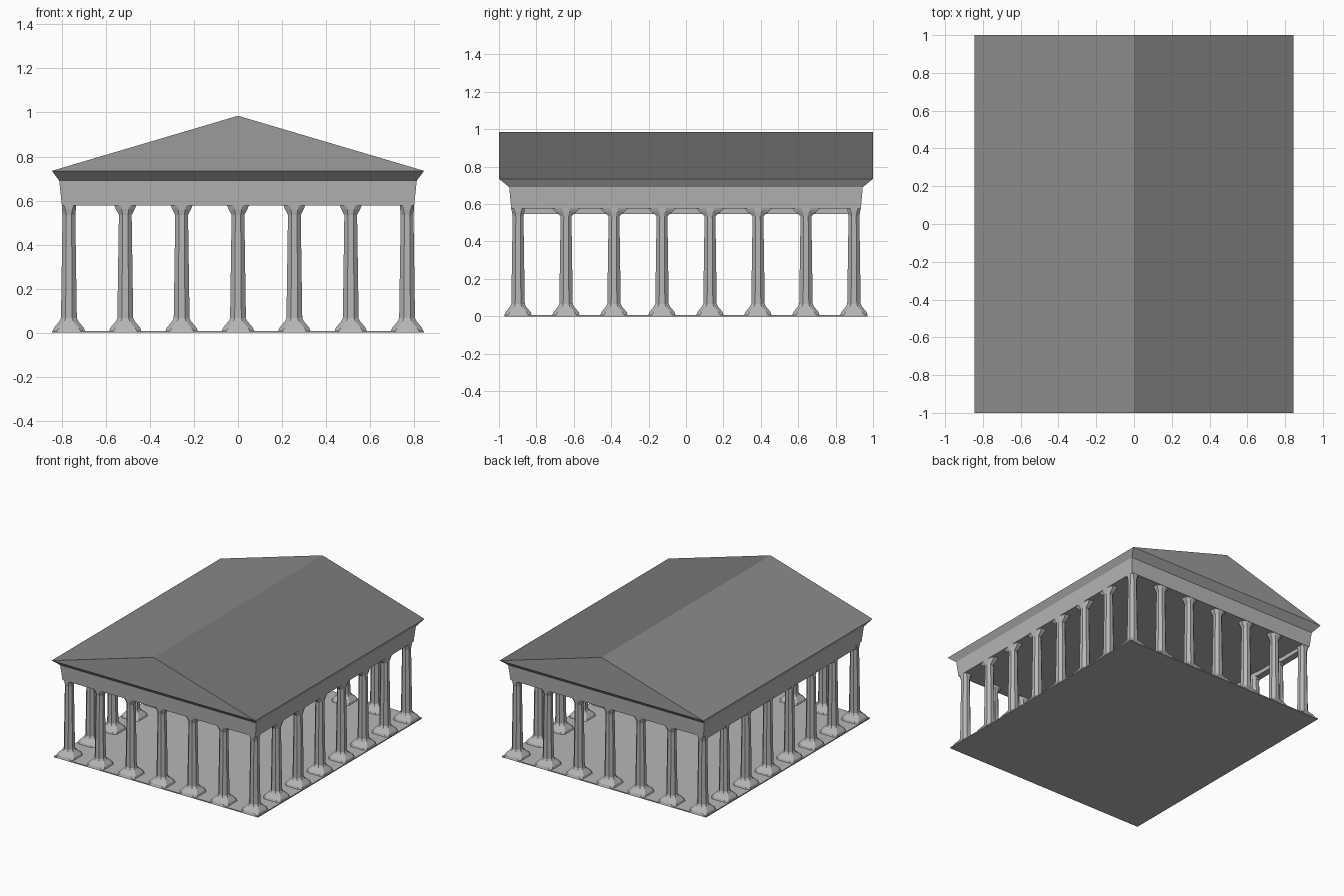
import bpy, bmesh, math

if "Cube" in bpy.data.objects:
    bpy.data.objects.remove(bpy.data.objects["Cube"])


def grey(name, v):
    mat = bpy.data.materials.new(name)
    mat.diffuse_color = (v, v, v, 1)
    mat.use_nodes = True
    mat.node_tree.nodes["Principled BSDF"].inputs["Base Color"].default_value = mat.diffuse_color
    return mat


stone = grey("stone", .47)
gable_stone = grey("gable_stone", .33)
roof_left = grey("roof_left", .25)
roof_right = grey("roof_right", .19)


def make_object(name, build, mats=(stone,)):
    bm = bmesh.new()
    build(bm)
    bmesh.ops.recalc_face_normals(bm, faces=bm.faces)
    mesh = bpy.data.meshes.new(name)
    bm.to_mesh(mesh)
    bm.free()
    for mat in mats:
        mesh.materials.append(mat)
    obj = bpy.data.objects.new(name, mesh)
    bpy.context.collection.objects.link(obj)
    return obj


def loft(bm, rings, cap_top=True):
    """Skin a stack of equal-sized point rings."""
    loops = [[bm.verts.new(p) for p in ring] for ring in rings]
    n = len(loops[0])
    for a, b in zip(loops, loops[1:]):
        for i in range(n):
            j = (i + 1) % n
            bm.faces.new((a[i], a[j], b[j], b[i]))
    bm.faces.new(loops[0][::-1])
    if cap_top:
        bm.faces.new(loops[-1])
    return loops


def rect(hx, hy, z, cx=0, cy=0):
    return [(cx + sx * hx, cy + sy * hy, z)
            for sx, sy in ((-1, -1), (1, -1), (1, 1), (-1, 1))]


def octagon(hx, hy, z, cut):
    """Chamfered rectangle; cut is the half length of each straight side."""
    return [(x, y, z) for x, y in (
        (-cut, -hy), (cut, -hy), (hx, -cut), (hx, cut),
        (cut, hy), (-cut, hy), (-hx, cut), (-hx, -cut))]


# Floor
make_object("floor", lambda bm: loft(bm, [rect(.845, .97, 0), rect(.845, .97, .008)]))


# Entablature, flared cornice and gabled roof as one solid
def build_roof(bm):
    rings = [rect(.80, .935, .577), rect(.812, .945, .69), rect(.845, 1, .735)]
    a, b, c, d = loft(bm, rings, cap_top=False)[-1]
    front = bm.verts.new((0, -1, .985))
    back = bm.verts.new((0, 1, .985))
    for face, mat in (((a, b, front), 1), ((c, d, back), 1),
                      ((d, a, front, back), 2), ((b, c, back, front), 3)):
        bm.faces.new(face).material_index = mat


make_object("entablature_and_roof", build_roof,
            (stone, gable_stone, roof_left, roof_right))

# Inner beam along the left side
make_object("left_beam", lambda bm: loft(
    bm, [rect(.025, .9, .547, -.77), rect(.025, .9, .58, -.77)]))


# Column: spreading foot, tapered shaft, capital widening along the wall
def build_column(bm, wide_x, wide_y):
    profile = [(.074, .004, .055), (.068, .022, .045), (.043, .052, .02),
               (.036, .066, .015), (.029, .535, .012)]
    rings = [octagon(r, r, z, cut) for r, z, cut in profile]
    rings += [octagon(.031 + (wide_x - .031) * .6, .031 + (wide_y - .031) * .6, .56, .016),
              octagon(wide_x, wide_y, .579, .022)]
    loft(bm, rings)


# Perimeter colonnade: 7 columns on the ends, 8 on the sides
xs = [-.768 + .256 * i for i in range(7)]
ys = [-.898 + 1.796 / 7 * i for i in range(8)]
for i, x in enumerate(xs):
    for j, y in enumerate(ys):
        on_side, on_end = i in (0, 6), j in (0, 7)
        if not (on_side or on_end):
            continue
        wide_x = .032 if on_side else .05
        wide_y = .035 if on_end else .075
        name = "corner_column" if on_side and on_end else "side_column" if on_side else "end_column"
        column = make_object(name, lambda bm: build_column(bm, wide_x, wide_y))
        column.location = (x, y, 0)
